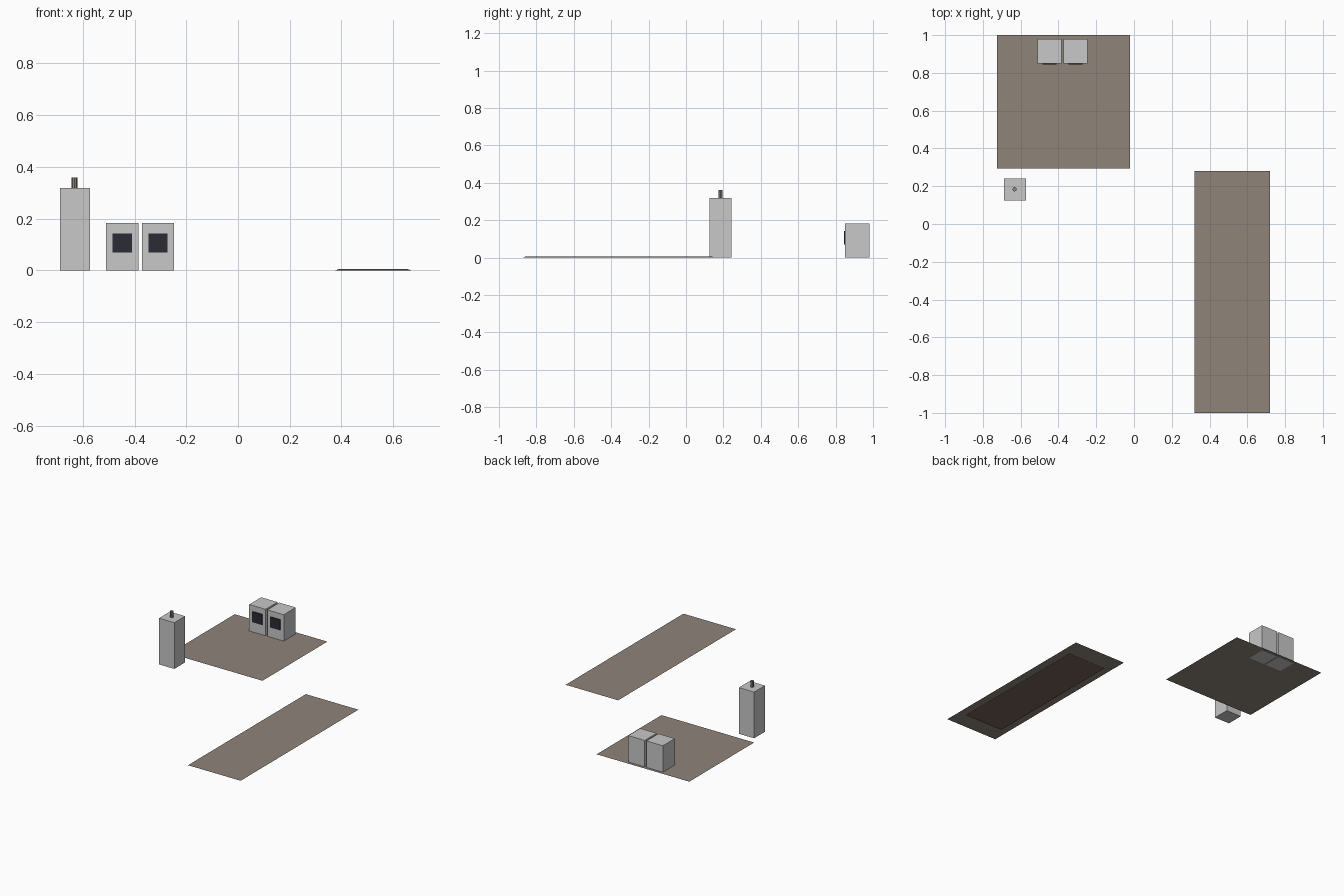
import bpy, bmesh
from mathutils import Matrix

old = bpy.data.objects.get("Cube")
if old:
    bpy.data.objects.remove(old)


def material(name, rgb):
    m = bpy.data.materials.new(name)
    m.use_nodes = True
    color = (*rgb, 1)
    m.diffuse_color = color
    m.node_tree.nodes["Principled BSDF"].inputs["Base Color"].default_value = color
    return m


grey = material("light grey", (0.58, 0.58, 0.58))
taupe = material("taupe", (0.275, 0.235, 0.195))
brown = material("dark brown", (0.18, 0.125, 0.095))
black = material("dark glass", (0.024, 0.024, 0.036))


def finish(name, bm, mat):
    bmesh.ops.recalc_face_normals(bm, faces=bm.faces)
    mesh = bpy.data.meshes.new(name)
    bm.to_mesh(mesh)
    bm.free()
    mesh.materials.append(mat)
    obj = bpy.data.objects.new(name, mesh)
    bpy.context.collection.objects.link(obj)
    return obj


def box(name, x, y, z, mat, taper=0):
    """Box from axis ranges; taper pulls the top edges inward."""
    bm = bmesh.new()
    bmesh.ops.create_cube(bm, size=1)
    for v in bm.verts:
        pull = taper if v.co.z > 0 else 0
        for i, (low, high) in enumerate((x, y, z)):
            inset = pull if i < 2 else 0
            v.co[i] = low + inset if v.co[i] < 0 else high - inset
    return finish(name, bm, mat)


def sheet(name, x, y, z, mat):
    """Single flat rectangle facing up."""
    bm = bmesh.new()
    corners = ((x[0], y[0]), (x[1], y[0]), (x[1], y[1]), (x[0], y[1]))
    bm.faces.new([bm.verts.new((a, b, z)) for a, b in corners])
    bm.normal_update()
    return finish(name, bm, mat)


# Ground sheets
floor = sheet("square_floor", (-0.725, -0.02), (0.295, 1.0), 0.001, taupe)
strip = sheet("long_strip", (0.32, 0.72), (-1.0, 0.28), 0.006, taupe)
for obj in (floor, strip):
    if obj.data.polygons[0].normal.z < 0:
        obj.data.flip_normals()

# Shallow slab beneath the strip
box("strip_base", (0.375, 0.67), (-0.875, 0.155), (0, 0.005), brown, 0.015)

# Pair of cabinets with dark front windows
for side, x in (("right", -0.4475), ("left", -0.3095)):
    box(side + "_cabinet", (x - 0.0625, x + 0.0625), (0.85, 0.98), (0, 0.183), grey)
    box(side + "_window", (x - 0.037, x + 0.037), (0.845, 0.851), (0.07, 0.143), black)

# Tall pillar with a small spout
box("pillar", (-0.688, -0.572), (0.125, 0.242), (0, 0.318), grey)
bm = bmesh.new()
bmesh.ops.create_cone(bm, cap_ends=True, segments=8, radius1=0.0115, radius2=0.0115,
                      depth=0.044, matrix=Matrix.Translation((-0.632, 0.184, 0.338)))
finish("pillar_spout", bm, taupe)
